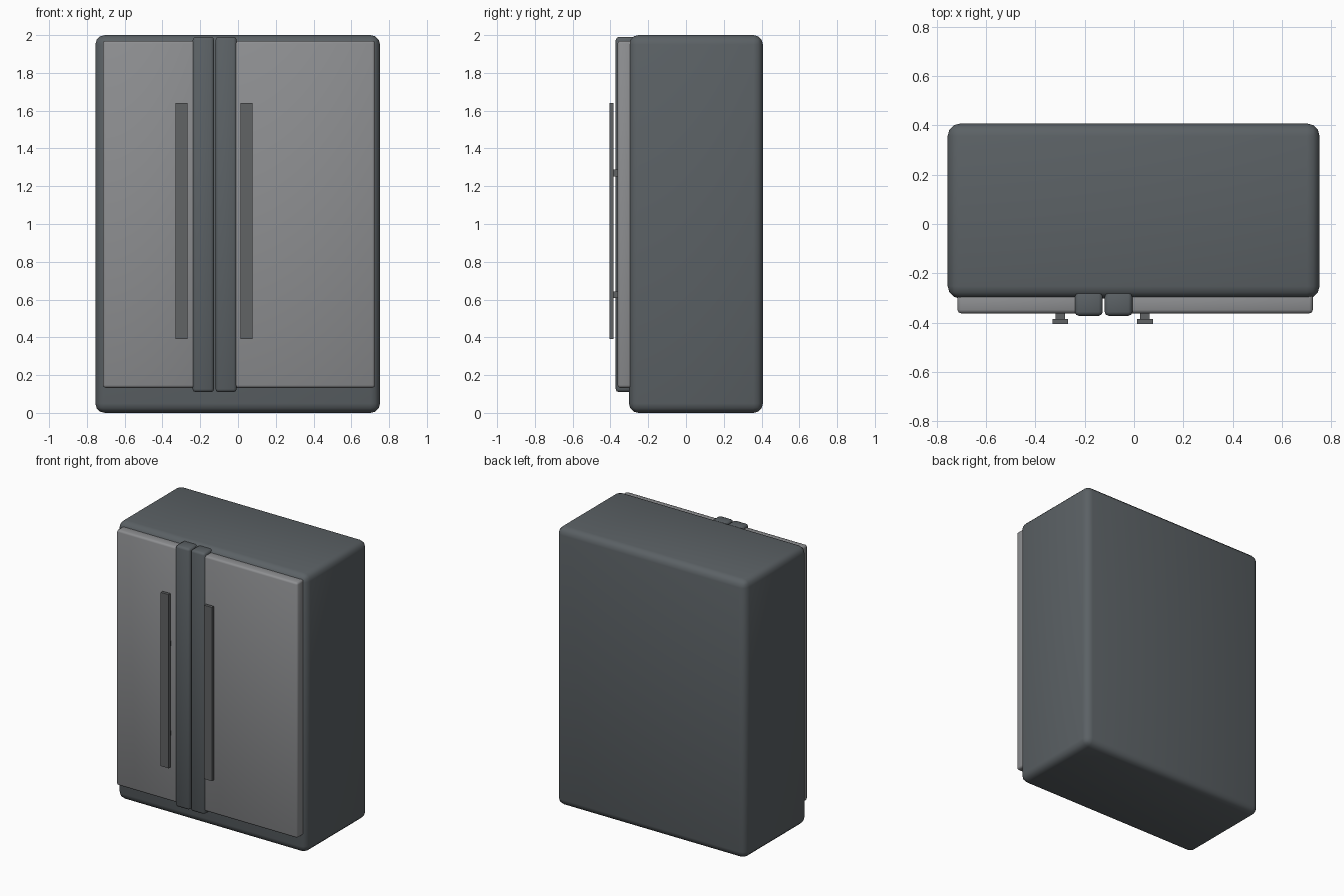
import bpy

if "Cube" in bpy.data.objects:
    bpy.data.objects.remove(bpy.data.objects["Cube"])


def material(name, rgb):
    m = bpy.data.materials.new(name)
    m.diffuse_color = (*rgb, 1)
    m.use_nodes = True
    m.node_tree.nodes["Principled BSDF"].inputs["Base Color"].default_value = m.diffuse_color
    return m


DARK = material("dark slate", (0.105, 0.12, 0.13))
GREY = material("steel grey", (0.27, 0.275, 0.285))
HANDLE = material("handle grey", (0.12, 0.125, 0.13))


def box(name, x, y, z, mat, bevel=0.0, segments=2, smooth=None):
    """Box from (min, max) ranges, with optional rounded edges."""
    bpy.ops.mesh.primitive_cube_add(size=1, location=[(a + b) / 2 for a, b in (x, y, z)])
    ob = bpy.context.object
    ob.name = name
    ob.scale = [b - a for a, b in (x, y, z)]
    bpy.ops.object.transform_apply(location=False, rotation=False, scale=True)
    ob.data.materials.append(mat)
    if bevel:
        mod = ob.modifiers.new("rounding", "BEVEL")
        mod.width = bevel
        mod.segments = segments
        bpy.ops.object.modifier_apply(modifier=mod.name)
    if smooth == "full":
        bpy.ops.object.shade_smooth()
    elif smooth == "angle":
        bpy.ops.object.shade_smooth_by_angle(angle=0.6)
    return ob


# Cabinet body
box("cabinet", (-0.755, 0.752), (-0.302, 0.407), (0, 2), DARK, 0.05, 3, "full")

# Two door panels, unequal widths
box("left_door", (-0.715, -0.15), (-0.362, -0.28), (0.133, 1.97), GREY, 0.014, 2, "full")
box("right_door", (-0.095, 0.725), (-0.362, -0.28), (0.133, 1.97), GREY, 0.014, 2, "full")

# Dark edge strips where the doors meet
box("left_strip", (-0.24, -0.127), (-0.372, -0.268), (0.11, 1.99), DARK, 0.016, 2, "full")
box("right_strip", (-0.119, -0.007), (-0.372, -0.268), (0.11, 1.99), DARK, 0.016, 2, "full")

# Handles: flat bar on two stand-off posts
for side, cx in (("left", -0.299), ("right", 0.044)):
    box(side + "_handle", (cx - 0.032, cx + 0.032), (-0.406, -0.384), (0.39, 1.64), HANDLE)
    for level, cz in (("lower", 0.625), ("upper", 1.27)):
        box(f"{side}_{level}_post", (cx - 0.019, cx + 0.019), (-0.39, -0.355),
            (cz - 0.018, cz + 0.018), HANDLE)
